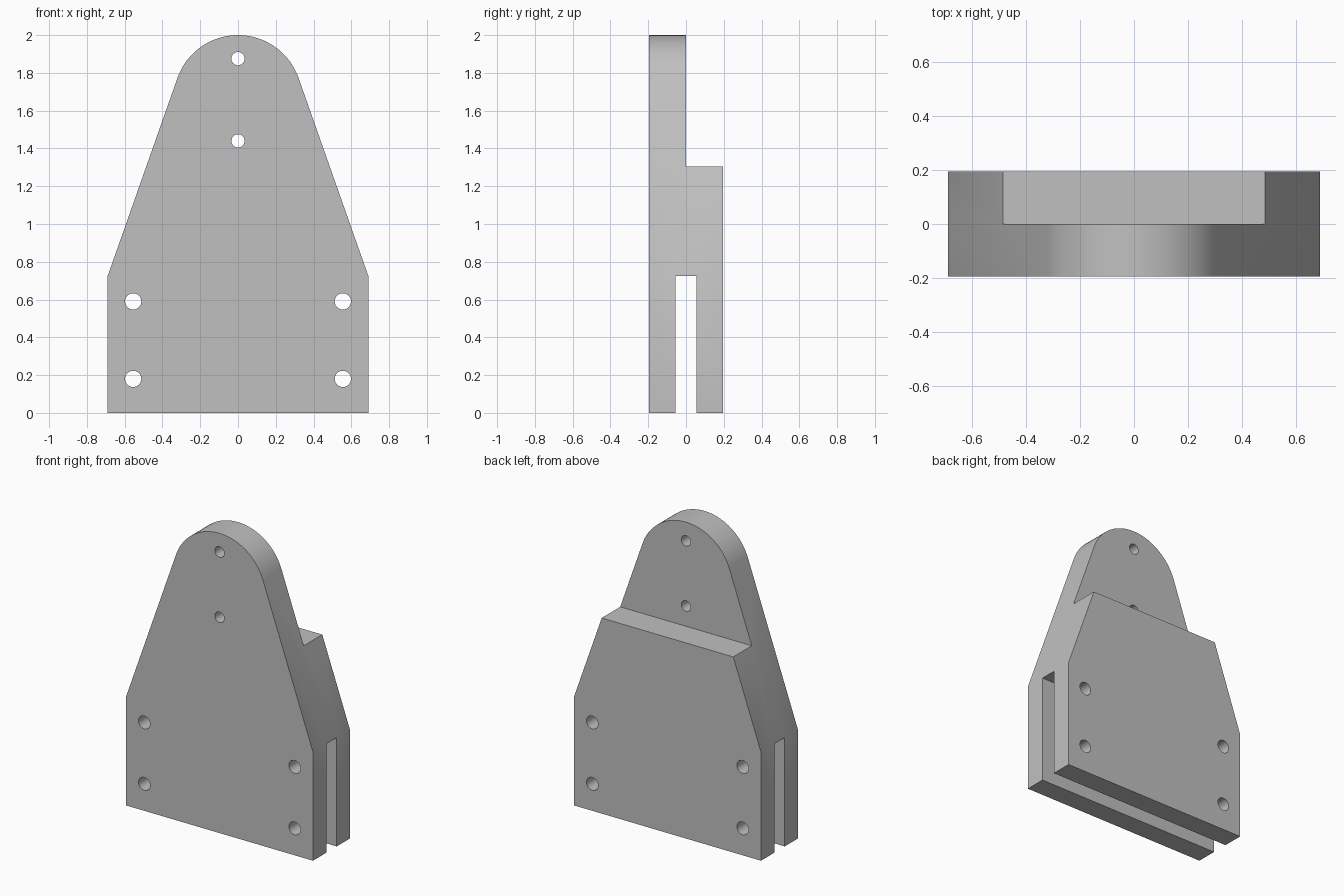
import bpy, bmesh
from math import atan2, cos, sin, pi, sqrt
from mathutils import Matrix

default = bpy.data.objects.get("Cube")
if default:
    bpy.data.objects.remove(default, do_unlink=True)

HALF_W, DEPTH = 0.69, 0.195      # half width and half thickness
SHOULDER, STEP, TOP = 0.725, 1.305, 2.0
RADIUS, SLOT = 0.34, 0.055

grey = bpy.data.materials.new("plain grey")
grey.use_nodes = True
colour = (0.53, 0.53, 0.53, 1)
grey.diffuse_color = colour
grey.node_tree.nodes["Principled BSDF"].inputs["Base Color"].default_value = colour


def add_object(name, bm):
    bmesh.ops.recalc_face_normals(bm, faces=bm.faces)
    mesh = bpy.data.meshes.new(name)
    bm.to_mesh(mesh)
    bm.free()
    mesh.materials.append(grey)
    obj = bpy.data.objects.new(name, mesh)
    bpy.context.collection.objects.link(obj)
    return obj


def box(name, low, high):
    bm = bmesh.new()
    size = [b - a for a, b in zip(low, high)]
    centre = [(a + b) / 2 for a, b in zip(low, high)]
    bmesh.ops.create_cube(bm, size=1, matrix=Matrix.Translation(centre) @ Matrix.Diagonal((*size, 1)))
    return add_object(name, bm)


def drill(x, z, radius):
    bm = bmesh.new()
    place = Matrix.Translation((x, 0, z)) @ Matrix.Rotation(pi / 2, 4, "X")
    bmesh.ops.create_cone(bm, cap_ends=True, segments=32, radius1=radius, radius2=radius,
                          depth=1, matrix=place)
    return add_object("hole_cutter", bm)


# Outline: straight foot, tapering flanks tangent to a rounded top
cz = TOP - RADIUS
dx, dz = HALF_W, SHOULDER - cz
reach = sqrt(dx * dx + dz * dz)
start = atan2(dz, dx) + atan2(sqrt(reach ** 2 - RADIUS ** 2), RADIUS)
steps = 40
outline = [(-HALF_W, SHOULDER), (-HALF_W, 0), (HALF_W, 0), (HALF_W, SHOULDER)]
for i in range(steps + 1):
    a = start + (pi - 2 * start) * i / steps
    outline.append((RADIUS * cos(a), cz + RADIUS * sin(a)))

bm = bmesh.new()
face = bm.faces.new([bm.verts.new((x, -DEPTH, z)) for x, z in outline])
extruded = bmesh.ops.extrude_face_region(bm, geom=[face])["geom"]
bmesh.ops.translate(bm, vec=(0, 2 * DEPTH, 0),
                    verts=[v for v in extruded if isinstance(v, bmesh.types.BMVert)])
body = add_object("bracket_body", bm)

# Upper back recess, lower slot and bolt holes
cutters = [box("recess_cutter", (-1, 0, STEP), (1, 1, 3)),
           box("slot_cutter", (-1, -SLOT, -1), (1, SLOT, SHOULDER))]
cutters += [drill(0, z, 0.035) for z in (1.44, 1.875)]
cutters += [drill(x, z, 0.043) for x in (-0.555, 0.555) for z in (0.18, 0.59)]

bpy.context.view_layer.objects.active = body
body.select_set(True)
for cutter in cutters:
    cutter.hide_render = True
    cut = body.modifiers.new("cut", "BOOLEAN")
    cut.operation, cut.solver, cut.object = "DIFFERENCE", "EXACT", cutter
    bpy.ops.object.modifier_apply(modifier=cut.name)
    bpy.data.objects.remove(cutter, do_unlink=True)

bpy.ops.object.shade_smooth_by_angle(angle=pi / 6)
